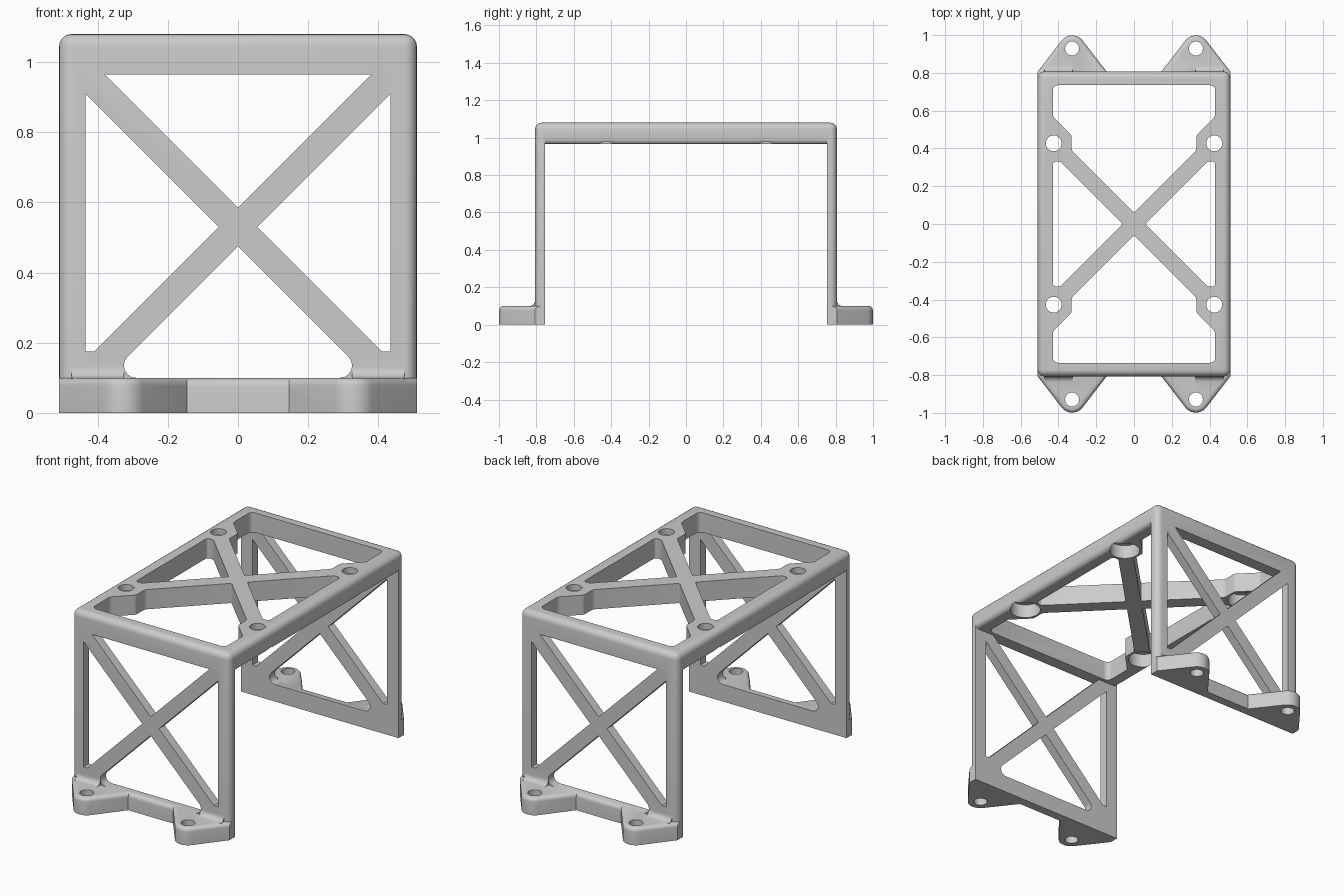
import bpy, bmesh, math
from mathutils import Vector

if "Cube" in bpy.data.objects:
    bpy.data.objects.remove(bpy.data.objects["Cube"])

X, Y, TOP, UNDER = 0.51, 0.807, 1.08, 0.965   # half width, half depth, heights
WALL, FOOT = 0.755, 0.1                       # inner wall face, foot height


def round_poly(points, segs=6):
    """Outline from (u, v, radius) corners, each rounded by a tangent arc."""
    out = []
    for i, (u, v, r) in enumerate(points):
        p = Vector((u, v))
        if not r:
            out.append(p)
            continue
        a = (Vector(points[i - 1][:2]) - p).normalized()
        b = (Vector(points[(i + 1) % len(points)][:2]) - p).normalized()
        half = a.angle(b) / 2
        centre = p + (a + b).normalized() * r / math.sin(half)
        start = (p + a * r / math.tan(half) - centre).normalized()
        end = (p + b * r / math.tan(half) - centre).normalized()
        for k in range(segs + 1):
            turn = start.to_3d().slerp(end.to_3d(), k / segs).normalized()
            out.append(centre + r * turn.to_2d())
    return out


def circle(u, v, r, n=32):
    return [(u + r * math.cos(math.tau * k / n), v + r * math.sin(math.tau * k / n))
            for k in range(n)]


def prism(name, outline, lo, hi, axis, bevel=0, pick=None):
    """Extrude an outline along an axis, optionally bevelling picked edges."""
    place = {"x": lambda u, v, w: (w, u, v), "y": lambda u, v, w: (u, w, v),
             "z": lambda u, v, w: (u, v, w)}[axis]
    bm = bmesh.new()
    rings = [[bm.verts.new(place(u, v, w)) for u, v in outline] for w in (lo, hi)]
    for ring in rings:
        bm.faces.new(ring)
    for i in range(len(outline)):
        bm.faces.new((rings[0][i - 1], rings[0][i], rings[1][i], rings[1][i - 1]))
    bmesh.ops.recalc_face_normals(bm, faces=bm.faces)
    if bevel:
        edges = [e for e in bm.edges if pick(*(v.co for v in e.verts))]
        bmesh.ops.bevel(bm, geom=edges, offset=bevel, segments=5, profile=0.5, affect="EDGES")
    mesh = bpy.data.meshes.new(name)
    bm.to_mesh(mesh)
    bm.free()
    obj = bpy.data.objects.new(name, mesh)
    bpy.context.collection.objects.link(obj)
    return obj


def combine(target, tool, operation="DIFFERENCE"):
    mod = target.modifiers.new(tool.name, "BOOLEAN")
    mod.object, mod.operation, mod.solver = tool, operation, "EXACT"
    bpy.context.view_layer.objects.active = target
    bpy.ops.object.modifier_apply(modifier=mod.name)
    bpy.data.objects.remove(tool)


def quarter(u, v, su, sv, r, over):
    """Region between a corner and the arc that rounds it; su, sv point inwards."""
    arc = [(u + su * r * (1 - math.sin(t)), v + sv * r * (1 - math.cos(t)))
           for t in (math.pi / 2 * k / 5 for k in range(6))]
    return [(u - su * over, v - sv * over), (u + su * r, v - sv * over), *arc,
            (u - su * over, v + sv * r)]


# Rounded outer block, hollowed to a bridge
bracket = prism("bracket", [(-X, -Y), (X, -Y), (X, Y), (-X, Y)], 0, TOP, "z", 0.035,
                lambda a, b: max(a.z, b.z) > 0.5)
combine(bracket, prism("hollow", [(-WALL, -1), (WALL, -1), (WALL, UNDER), (-WALL, UNDER)],
                       -X - 1, X + 1, "x"))

# Softened lower rim edges
for s in (-1, 1):
    combine(bracket, prism("rim_round", quarter(s * X, UNDER, -s, 1, 0.025, 0.02),
                           -WALL, WALL, "y"))

# Openings in the end walls that leave a diagonal cross
M = 0.53
wall_openings = [
    [(0, M + 0.055, 0), (0.38, UNDER, 0), (-0.38, UNDER, 0)],
    [(0, M - 0.055, 0), (0.375, FOOT, 0.035), (-0.375, FOOT, 0.035)],
]
for s in (-1, 1):
    wall_openings.append([(s * 0.055, M, 0), (s * 0.41, 0.175, 0),
                          (s * 0.435, 0.175, 0), (s * 0.435, 0.91, 0)])
for pts in wall_openings:
    combine(bracket, prism("wall_opening", round_poly(pts), -1.5, 1.5, "y"))

# Softened top edges of the lower cross rails
for s in (-1, 1):
    combine(bracket, prism("rail_round", quarter(s * Y, FOOT, -s, -1, 0.025, 0.02),
                           -0.28, 0.28, "x"))

# Openings in the top that leave a rim, a cross and four bosses
for s in (-1, 1):
    end = [(0, 0.06, 0.01), (0.33, 0.39, 0.03), (0.33, 0.47, 0.03), (0.43, 0.57, 0.03),
           (0.43, 0.735, 0.03)]
    outline = end + [(-u, v, r) for u, v, r in reversed(end[1:])]
    side = [(0.06, 0, 0.01), (0.39, 0.33, 0.02), (0.43, 0.33, 0.015),
            (0.43, -0.33, 0.015), (0.39, -0.33, 0.02)]
    for pts in (outline, side):
        combine(bracket, prism("top_opening", round_poly([(u * s, v * s, r) for u, v, r in pts]),
                               UNDER - 0.06, TOP + 0.1, "z"))

# Boss holes, widened from below
for sx in (-1, 1):
    for sy in (-1, 1):
        at = (sx * 0.425, sy * 0.427)
        combine(bracket, prism("boss_hole", circle(*at, 0.042), 0.9, 1.2, "z"))
        combine(bracket, prism("boss_recess", circle(*at, 0.083), 0.9, TOP - 0.035, "z"))

# Feet with rounded tips, a fillet against the wall and a screw hole
for sx in (-1, 1):
    for sy in (-1, 1):
        pts = [(0.145, WALL, 0), (0.145, Y, 0), (0.3275, 1.043, 0.07), (X, Y, 0), (X, WALL, 0)]
        foot = prism("foot", round_poly([(u * sx, v * sy, r) for u, v, r in pts], 10),
                     0, FOOT, "z", 0.022,
                     lambda a, b: min(a.z, b.z) > 0.05 and max(abs(a.y), abs(b.y)) > Y + 0.01)
        combine(bracket, foot, "UNION")
        lo, hi = sorted((sx * 0.325, sx * 0.475))
        combine(bracket, prism("fillet", quarter(sy * Y, FOOT, sy, 1, 0.03, 0.015),
                               lo, hi, "x"), "UNION")
        combine(bracket, prism("screw_hole", circle(sx * 0.3275, sy * 0.929, 0.037),
                               -0.1, 0.2, "z"))

# Single grey finish
grey = bpy.data.materials.new("plain_grey")
grey.use_nodes = True
colour = (0.6, 0.6, 0.6, 1)
grey.diffuse_color = colour
grey.node_tree.nodes["Principled BSDF"].inputs["Base Color"].default_value = colour
bracket.data.materials.clear()
bracket.data.materials.append(grey)
for face in bracket.data.polygons:
    face.material_index = 0

bpy.ops.object.select_all(action="DESELECT")
bracket.select_set(True)
bpy.context.view_layer.objects.active = bracket
bpy.ops.object.shade_smooth_by_angle(angle=math.radians(30))
